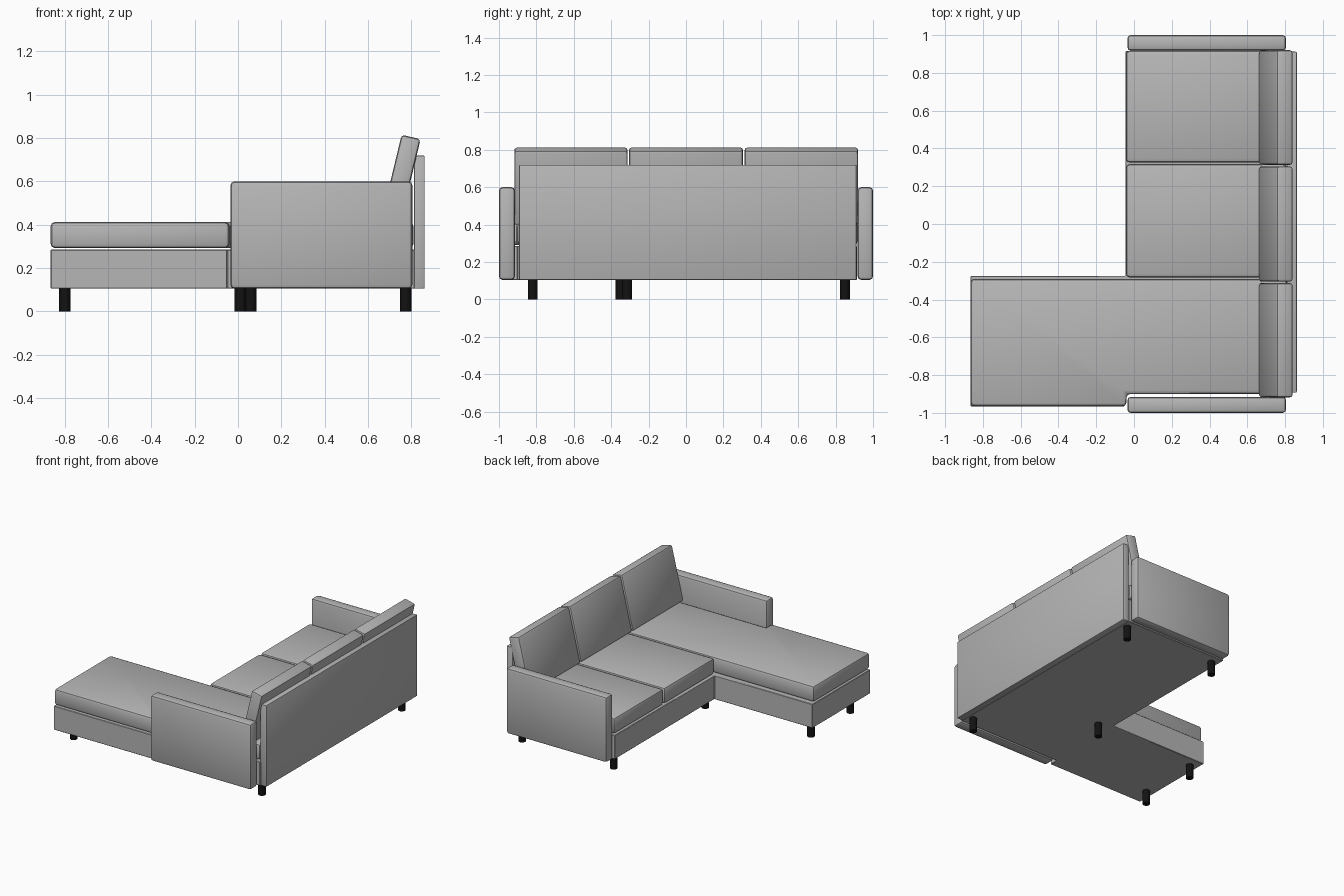
import bpy, bmesh, math

cube = bpy.data.objects.get("Cube")
if cube:
    bpy.data.objects.remove(cube, do_unlink=True)


def material(name, value):
    mat = bpy.data.materials.new(name)
    mat.use_nodes = True
    colour = (value, value, value, 1)
    mat.diffuse_color = colour
    bsdf = next(n for n in mat.node_tree.nodes if n.type == 'BSDF_PRINCIPLED')
    bsdf.inputs["Base Color"].default_value = colour
    return mat


fabric = material("grey fabric", 0.47)
black = material("black legs", 0.006)


def finish(obj, mat, bevel=0, segments=2):
    """Assign the material, round the edges and smooth the bevels."""
    obj.data.materials.append(mat)
    bpy.ops.object.select_all(action='DESELECT')
    obj.select_set(True)
    bpy.context.view_layer.objects.active = obj
    if bevel:
        mod = obj.modifiers.new("rounded edges", 'BEVEL')
        mod.width = bevel
        mod.segments = segments
        mod.limit_method = 'ANGLE'
        bpy.ops.object.modifier_apply(modifier=mod.name)
    bpy.ops.object.shade_smooth_by_angle(angle=math.radians(35))


def prism(name, outline, z0, z1, bevel=0, segments=2):
    """Extrude a floor outline from z0 up to z1."""
    bm = bmesh.new()
    face = bm.faces.new([bm.verts.new((x, y, z0)) for x, y in outline])
    top = bmesh.ops.extrude_face_region(bm, geom=[face])["geom"]
    bmesh.ops.translate(bm, vec=(0, 0, z1 - z0),
                        verts=[v for v in top if isinstance(v, bmesh.types.BMVert)])
    bmesh.ops.recalc_face_normals(bm, faces=bm.faces)
    mesh = bpy.data.meshes.new(name)
    bm.to_mesh(mesh)
    bm.free()
    obj = bpy.data.objects.new(name, mesh)
    bpy.context.collection.objects.link(obj)
    finish(obj, fabric, bevel, segments)
    return obj


def block(name, x0, x1, y0, y1, z0, z1, bevel=0, segments=2):
    outline = [(x0, y0), (x1, y0), (x1, y1), (x0, y1)]
    return prism(name, outline, z0, z1, bevel, segments)


# L-shaped base, notched beside the arm
prism("base", [(-0.865, -0.965), (-0.05, -0.965), (-0.05, -0.9), (0.815, -0.9),
               (0.815, 0.915), (-0.045, 0.915), (-0.045, -0.275), (-0.865, -0.275)],
      0.105, 0.285, 0.003, 1)

# Chaise cushion and the two seat cushions
prism("chaise_cushion", [(-0.865, -0.965), (-0.04, -0.965), (-0.04, -0.9), (0.81, -0.9),
                         (0.81, -0.29), (-0.865, -0.29)], 0.292, 0.413, 0.02)
block("seat_cushion_right", -0.043, 0.81, -0.283, 0.317, 0.292, 0.413, 0.02)
block("seat_cushion_left", -0.043, 0.81, 0.325, 0.918, 0.292, 0.413, 0.02)

# Back panel
block("back_panel", 0.812, 0.862, -0.893, 0.912, 0.105, 0.72, 0.006)

# Arms
block("arm_right", -0.035, 0.805, -1.0, -0.915, 0.105, 0.6, 0.018)
block("arm_left", -0.035, 0.805, 0.918, 1.0, 0.105, 0.6, 0.018)

# Leaning back cushions
for side, y0, y1 in (("right", -0.918, -0.312), ("middle", -0.305, 0.305), ("left", 0.313, 0.92)):
    half = (y1 - y0) / 2
    cushion = block("back_cushion_" + side, -0.045, 0.045, -half, half, -0.206, 0.206, 0.015)
    cushion.location = (0.751, (y0 + y1) / 2, 0.605)
    cushion.rotation_euler.y = math.radians(13.5)

# Legs
for i, (x, y) in enumerate([(-0.8, -0.82), (-0.8, -0.35), (0.06, -0.315),
                            (0.01, 0.85), (0.775, -0.82), (0.775, 0.85)]):
    bpy.ops.mesh.primitive_cylinder_add(vertices=20, radius=0.026, depth=0.107,
                                        location=(x, y, 0.0535))
    leg = bpy.context.object
    leg.name = f"leg_{i + 1}"
    finish(leg, black)
